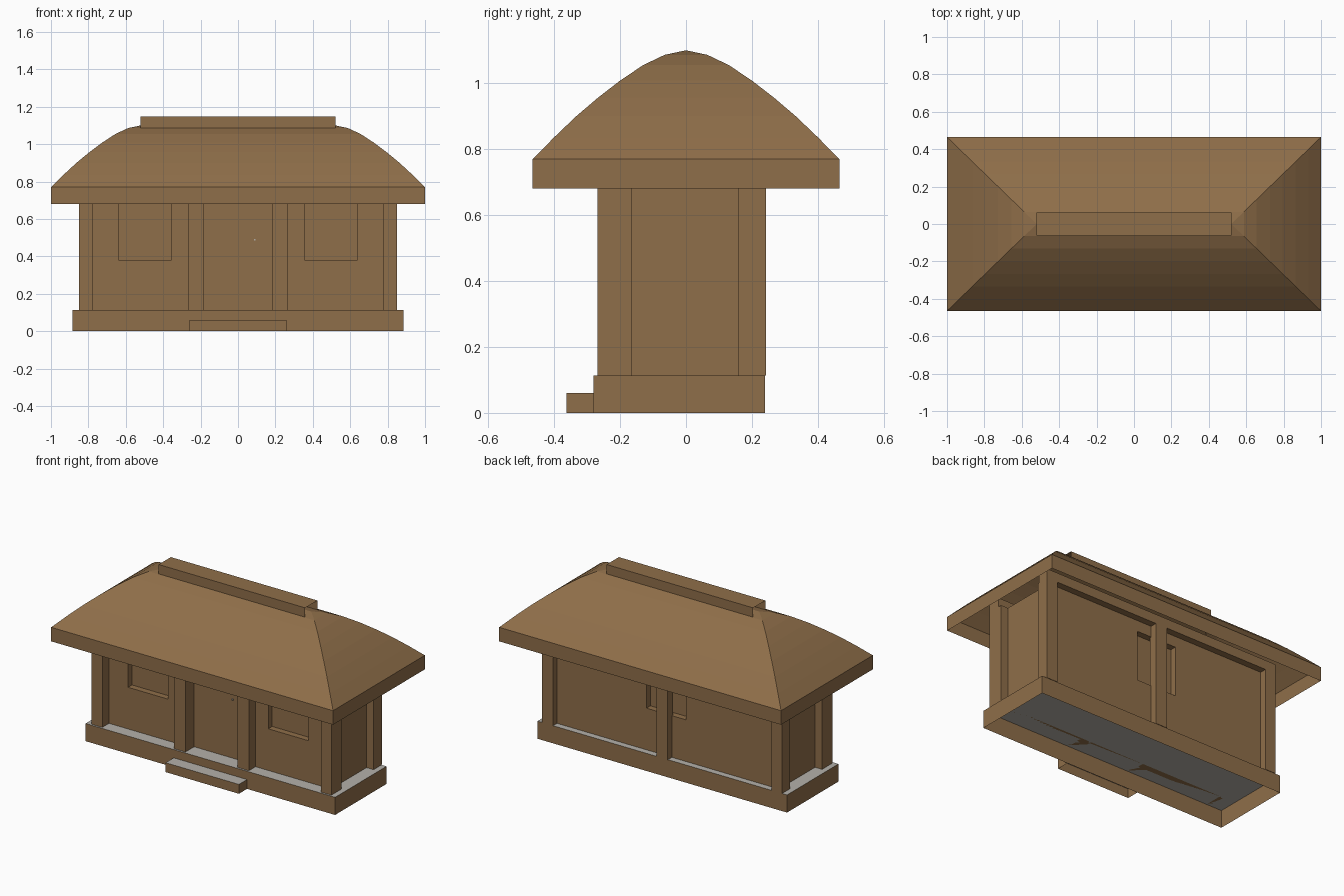
import bpy, bmesh

if "Cube" in bpy.data.objects:
    bpy.data.objects.remove(bpy.data.objects["Cube"])


def material(name, rgb):
    m = bpy.data.materials.new(name)
    m.diffuse_color = (*rgb, 1.0)
    m.use_nodes = True
    m.node_tree.nodes["Principled BSDF"].inputs["Base Color"].default_value = m.diffuse_color
    return m


BROWN = material("brown_wood", (0.275, 0.157, 0.067))
GREY = material("grey_stone", (0.46, 0.44, 0.40))


def finish(name, bm, mats):
    me = bpy.data.meshes.new(name)
    bm.to_mesh(me)
    bm.free()
    for m in mats:
        me.materials.append(m)
    ob = bpy.data.objects.new(name, me)
    bpy.context.collection.objects.link(ob)
    return ob


def box(name, x, y, z, open_dirs=(), grey_top=False, mat=BROWN):
    """Box between (min, max) ranges; open_dirs lists face normals to remove."""
    bm = bmesh.new()
    bmesh.ops.create_cube(bm, size=1)
    for v in bm.verts:
        for i, r in enumerate((x, y, z)):
            v.co[i] = r[0] if v.co[i] < 0 else r[1]
    bm.normal_update()
    gone = []
    for f in bm.faces:
        n = tuple(round(c) for c in f.normal)
        if n in open_dirs:
            gone.append(f)
        elif grey_top and n == (0, 0, 1):
            f.material_index = 1
    bmesh.ops.delete(bm, geom=gone, context='FACES')
    return finish(name, bm, [mat, GREY])


DOWN, UP = (0, 0, -1), (0, 0, 1)
FLOOR, TOP = 0.113, 0.77

# Plinth and entrance step: hollow from below, with stone tops
box("plinth", (-0.885, 0.885), (-0.28, 0.24), (0, FLOOR), (DOWN,), True)
box("entrance_step", (-0.26, 0.26), (-0.362, -0.28), (0, 0.06), (DOWN,), True)

# Inner room block: side walls and the recessed window panes
box("room_walls", (-0.80, 0.80), (-0.16, 0.16), (FLOOR, TOP), (DOWN,))

# Front wall bays with a window opening each
for side, s in (("left", -1), ("right", 1)):
    def span(a, b):
        return tuple(sorted((s * a, s * b)))
    y = (-0.20, -0.16)
    box(f"front_wall_inner_{side}", span(0.20, 0.355), y, (FLOOR, TOP))
    box(f"front_wall_outer_{side}", span(0.64, 0.80), y, (FLOOR, TOP))
    box(f"front_wall_below_window_{side}", span(0.355, 0.64), y, (FLOOR, 0.38))
    box(f"front_wall_above_window_{side}", span(0.355, 0.64), y, (0.70, TOP))

    # Back wall beside the central window
    box(f"back_wall_{side}", span(0.14, 0.80), (0.16, 0.20), (FLOOR, TOP))

    # Corner posts and entrance posts
    box(f"front_corner_post_{side}", span(0.775, 0.85), (-0.268, -0.165), (FLOOR, TOP))
    box(f"back_corner_post_{side}", span(0.775, 0.85), (0.16, 0.243), (FLOOR, TOP))
    box(f"entrance_post_{side}", span(0.185, 0.265), (-0.268, -0.17), (FLOOR, TOP))

box("back_wall_below_window", (-0.14, 0.14), (0.16, 0.20), (FLOOR, 0.38))
box("back_wall_above_window", (-0.14, 0.14), (0.16, 0.20), (0.70, TOP))
box("back_middle_post", (-0.04, 0.04), (0.19, 0.243), (FLOOR, TOP))

# Door and its small knob
box("door", (-0.186, 0.186), (-0.18, -0.16), (FLOOR, TOP))
box("door_knob", (0.086, 0.094), (-0.188, -0.18), (0.486, 0.494), mat=GREY)

# Beams lying on the posts inside the roof
box("front_beam", (-0.85, 0.85), (-0.268, -0.19), (TOP, 0.83))
box("back_beam", (-0.85, 0.85), (0.17, 0.243), (TOP, 0.83))

# Curved hip roof: rectangular rings rising along a profile of (half depth, z)
profile = [(0.465, 0.68), (0.465, 0.77), (0.40, 0.836), (0.333, 0.90),
           (0.266, 0.957), (0.20, 1.008), (0.13, 1.055), (0.065, 1.086), (0, 1.10)]
bm = bmesh.new()
rings = []
for d, z in profile:
    w = 0.52 + 0.48 * d / 0.465
    rings.append([bm.verts.new((sx * w, sy * d, z))
                  for sx, sy in ((-1, -1), (1, -1), (1, 1), (-1, 1))])
for a, b in zip(rings, rings[1:]):
    for i in range(4):
        j = (i + 1) % 4
        bm.faces.new((a[i], a[j], b[j], b[i]))
bmesh.ops.remove_doubles(bm, verts=bm.verts, dist=1e-5)
finish("hip_roof", bm, [BROWN])

# Ridge cap: open at both ends
box("ridge_cap", (-0.52, 0.52), (-0.062, 0.062), (1.087, 1.147),
    (DOWN, (1, 0, 0), (-1, 0, 0)))
